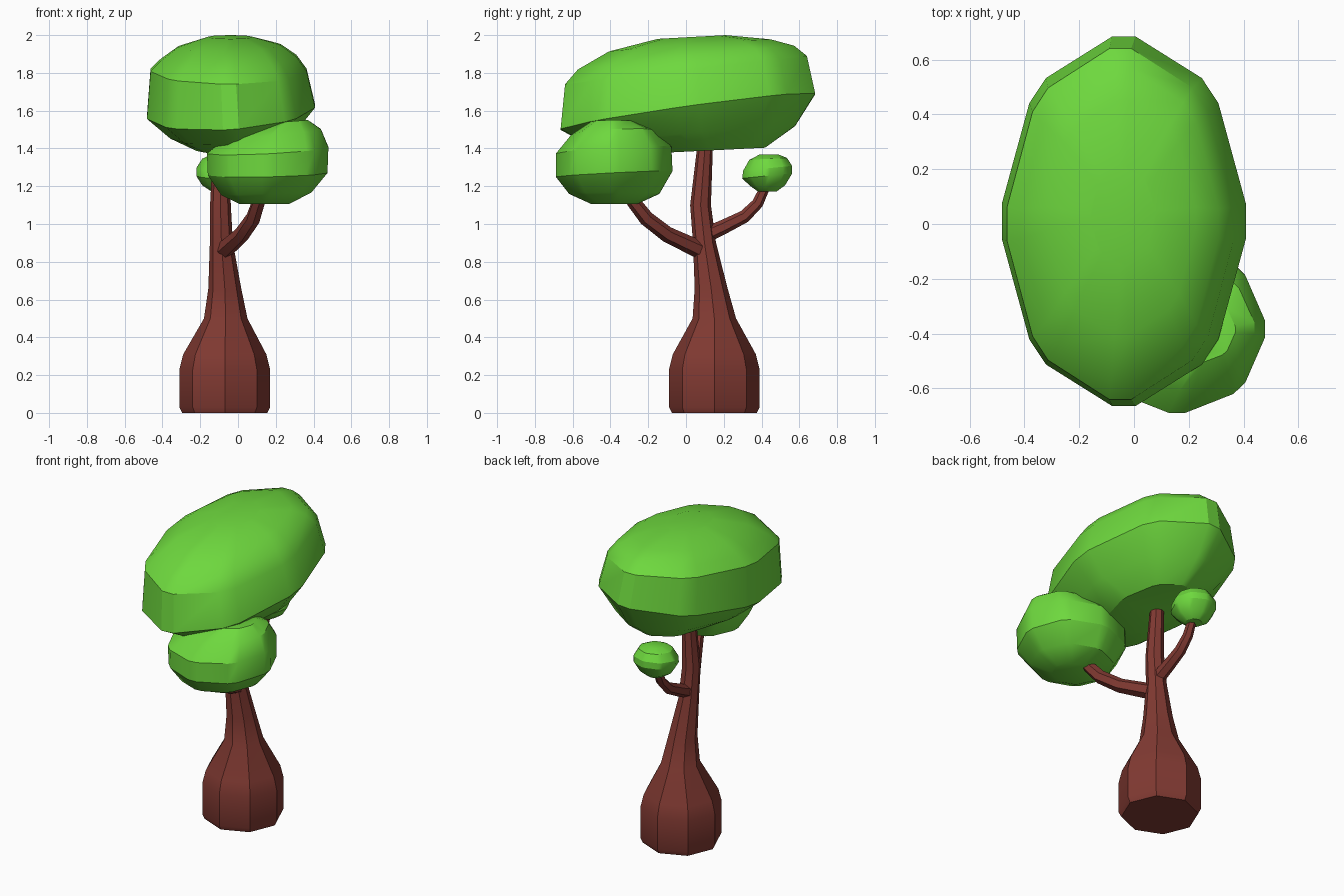
import bpy, math
from mathutils import Vector

if "Cube" in bpy.data.objects:
    bpy.data.objects.remove(bpy.data.objects["Cube"])


def material(name, color):
    m = bpy.data.materials.new(name)
    m.diffuse_color = color
    m.use_nodes = True
    m.node_tree.nodes["Principled BSDF"].inputs["Base Color"].default_value = m.diffuse_color
    return m


LEAF = material("leaf_green", (0.156, 0.69, 0.048, 1))
BARK = material("bark_brown", (0.22, 0.042, 0.032, 1))


def skin(name, rings, mat, angle):
    """Bridge equal-sized rings of points and cap both ends."""
    n = len(rings[0])
    verts = [p for ring in rings for p in ring]
    faces = [(i * n + j, i * n + (j + 1) % n, (i + 1) * n + (j + 1) % n, (i + 1) * n + j)
             for i in range(len(rings) - 1) for j in range(n)]
    faces += [tuple(reversed(range(n))), tuple(range(len(verts) - n, len(verts)))]
    me = bpy.data.meshes.new(name)
    me.from_pydata(verts, [], faces)
    me.materials.append(mat)
    ob = bpy.data.objects.new(name, me)
    bpy.context.collection.objects.link(ob)
    bpy.ops.object.select_all(action='DESELECT')
    ob.select_set(True)
    bpy.context.view_layer.objects.active = ob
    bpy.ops.object.shade_smooth_by_angle(angle=math.radians(angle))
    return ob


def foliage(name, layers):
    """Bevelled octagonal layers: cx, cy, half x, half y, z, tilt x, tilt y."""
    angles = [math.radians(45 * k + d) for k in range(8) for d in (-5.5, 5.5)]
    rings = []
    for cx, cy, sx, sy, z, tx, ty in layers:
        rings.append([(cx + sx * math.cos(a), cy + sy * math.sin(a),
                       z + tx * sx * math.cos(a) + ty * sy * math.sin(a)) for a in angles])
    return skin(name, rings, LEAF, 30)


def branch(name, path, radii, sides=6):
    """Tapered tube along a path."""
    pts = [Vector(p) for p in path]
    rings = []
    for i, p in enumerate(pts):
        t = (pts[min(i + 1, len(pts) - 1)] - pts[max(i - 1, 0)]).normalized()
        u = t.cross(Vector((1, 0, 0))).normalized()
        v = t.cross(u)
        rings.append([p + radii[i] * (u * math.cos(a) + v * math.sin(a))
                      for a in (math.tau * k / sides for k in range(sides))])
    return skin(name, rings, BARK, 35)


# Trunk: swollen octagonal base narrowing into a leaning stem (cx, cy, radius, z)
trunk = [(-.07, .15, .225, 0), (-.07, .15, .24, .03), (-.07, .15, .24, .23),
         (-.07, .15, .22, .31), (-.065, .15, .115, .5), (-.07, .133, .087, .66),
         (-.088, .098, .061, .9), (-.093, .077, .055, 1.1), (-.09, .1, .042, 1.4),
         (-.09, .1, .04, 1.5)]
skin("trunk", [[(cx + r * math.cos(k * math.pi / 4), cy + r * math.sin(k * math.pi / 4), z)
                for k in range(8)] for cx, cy, r, z in trunk], BARK, 35)

# Side branches
branch("front_branch", [(-.07, .07, .865), (.02, -.1, .945), (.08, -.21, 1.03),
                        (.11, -.28, 1.12), (.13, -.33, 1.2)],
       [.048, .042, .04, .036, .034])
branch("back_branch", [(-.09, .1, .94), (-.09, .2, .985), (-.09, .31, 1.04),
                       (-.09, .38, 1.11), (-.09, .43, 1.22)],
       [.042, .038, .034, .03, .025])

# Large tilted canopy
foliage("main_canopy", [
    (-.03, .10, .19, .32, 1.388, 0, .05),
    (-.03, .03, .33, .55, 1.47, .04, .09),
    (-.037, .01, .447, .677, 1.595, .067, .14),
    (-.05, 0, .415, .643, 1.815, 0, .117),
    (-.05, 0, .36, .575, 1.88, .03, .11),
    (-.045, .02, .27, .43, 1.945, .02, .075),
    (-.04, .03, .12, .18, 1.99, 0, .055)])

# Medium front foliage
foliage("front_foliage", [
    (.14, -.38, .13, .12, 1.105, 0, 0),
    (.15, -.38, .24, .24, 1.16, .03, 0),
    (.157, -.38, .318, .31, 1.265, .02, .05),
    (.157, -.383, .323, .307, 1.39, .05, .06),
    (.19, -.38, .25, .23, 1.48, .09, .05),
    (.24, -.385, .13, .12, 1.54, .08, 0)])

# Small back foliage
foliage("back_foliage", [
    (-.09, .43, .05, .05, 1.172, 0, 0),
    (-.09, .43, .10, .095, 1.205, 0, 0),
    (-.09, .43, .131, .133, 1.255, 0, .1),
    (-.09, .432, .131, .13, 1.295, 0, .1),
    (-.09, .435, .10, .10, 1.345, 0, .05),
    (-.09, .44, .05, .05, 1.368, 0, 0)])
